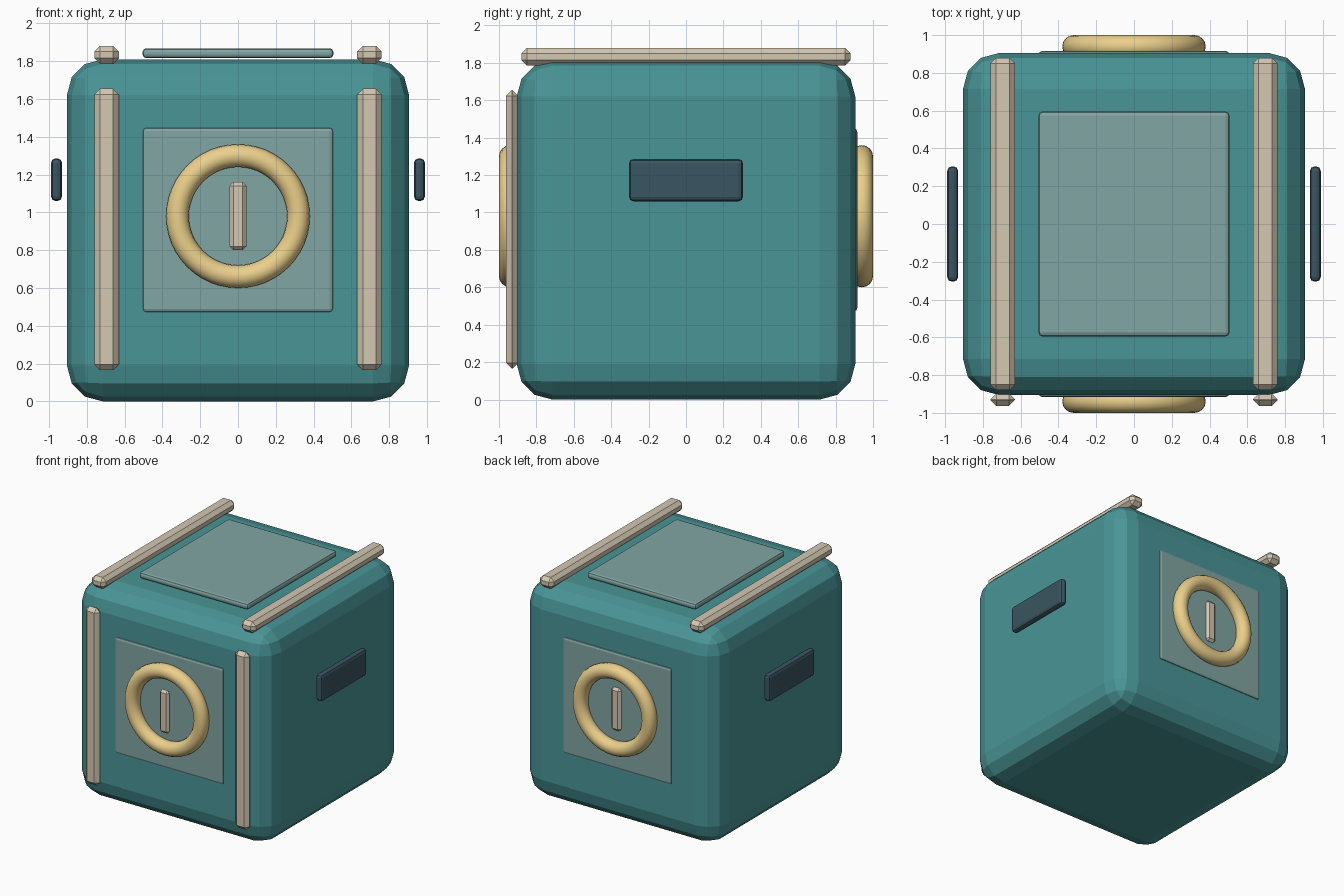
import bpy, math

if "Cube" in bpy.data.objects:
    bpy.data.objects.remove(bpy.data.objects["Cube"])


def material(name, rgb):
    m = bpy.data.materials.new(name)
    m.diffuse_color = (*rgb, 1)
    m.use_nodes = True
    m.node_tree.nodes["Principled BSDF"].inputs["Base Color"].default_value = m.diffuse_color
    return m


TEAL = material("teal", (0.067, 0.30, 0.31))
PANEL = material("pale_teal", (0.22, 0.38, 0.37))
NAVY = material("navy", (0.042, 0.091, 0.12))
CREAM = material("cream", (0.66, 0.58, 0.45))
GOLD = material("gold", (0.83, 0.63, 0.26))


def box(name, centre, size, mat, bevel, segments=1):
    """Flat-shaded box with bevelled edges."""
    bpy.ops.mesh.primitive_cube_add(size=1, location=centre)
    ob = bpy.context.object
    ob.name = name
    ob.scale = size
    bpy.ops.object.transform_apply(location=False, rotation=False, scale=True)
    mod = ob.modifiers.new("bevel", 'BEVEL')
    mod.width = bevel
    mod.segments = segments
    mod.limit_method = 'NONE'
    ob.data.materials.append(mat)
    return ob


def ring(name, centre):
    """Smooth torus facing along y."""
    bpy.ops.mesh.primitive_torus_add(
        location=centre, rotation=(math.pi / 2, 0, 0),
        major_radius=0.32, minor_radius=0.06,
        major_segments=48, minor_segments=16)
    ob = bpy.context.object
    ob.name = name
    ob.data.materials.append(GOLD)
    bpy.ops.object.shade_smooth()


# Rounded crate body
box("body", (0, 0, 0.905), (1.81, 1.81, 1.81), TEAL, 0.19, 3)

# Lid panel
box("top_panel", (0, 0, 1.842), (1.01, 1.19, 0.052), PANEL, 0.02, 2)

# Panel, ring and latch pin on front and back
for label, s, pin_y in (("front", -1, -0.97), ("back", 1, 0.92)):
    box(label + "_panel", (0, s * 0.89, 0.96), (1.01, 0.052, 0.98), PANEL, 0.02, 2)
    ring(label + "_ring", (0, s * 0.94, 0.98))
    box(label + "_pin", (0, pin_y, 0.98), (0.09, 0.042, 0.36), CREAM, 0.02)

# Roof rails, front posts and side handles
for label, s in (("left", -1), ("right", 1)):
    box(label + "_roof_rail", (s * 0.695, 0, 1.833), (0.13, 1.76, 0.095), CREAM, 0.03)
    box(label + "_front_post", (s * 0.695, -0.93, 0.91), (0.13, 0.065, 1.49), CREAM, 0.031)
    box(label + "_handle", (s * 0.96, 0, 1.173), (0.058, 0.61, 0.226), NAVY, 0.024, 2)
